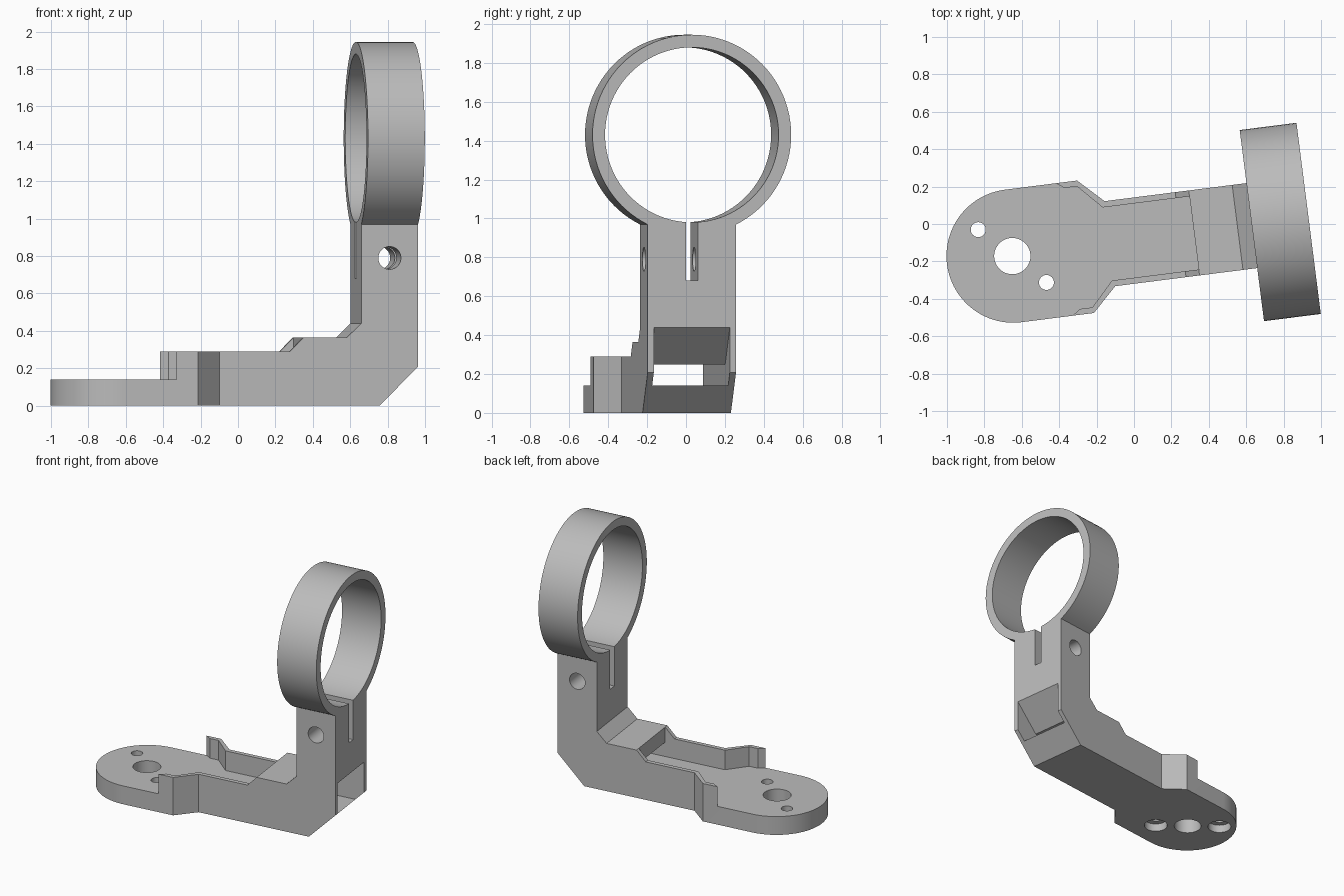
import bpy, bmesh, math
from mathutils import Matrix

cube = bpy.data.objects.get("Cube")
if cube:
    bpy.data.objects.remove(cube, do_unlink=True)

# Main sizes: u runs along the arm, w across it
TURN, OFFSET = math.radians(7.25), -0.088
PLATE_H, ARM_HALF, PLATE_R, PLATE_U = 0.14, 0.229, 0.357, -0.662
COL_IN, COL_OUT = 0.624, 0.93
RING_Z, RING_R, BORE_R = 1.43, 0.515, 0.45

gray = bpy.data.materials.new("plain gray")
gray.diffuse_color = (0.5, 0.5, 0.5, 1)
gray.use_nodes = True
gray.node_tree.nodes["Principled BSDF"].inputs["Base Color"].default_value = (0.5, 0.5, 0.5, 1)


def prism(name, points, low, high, axis):
    """Extrude a 2D outline: axis 'z' takes (u, w), 'w' takes (u, z), 'u' takes (w, z)."""
    place = {"z": lambda a, b, t: (a, b, t),
             "w": lambda a, b, t: (a, t, b),
             "u": lambda a, b, t: (t, a, b)}[axis]
    bm = bmesh.new()
    face = bm.faces.new([bm.verts.new(place(a, b, low)) for a, b in points])
    moved = bmesh.ops.extrude_face_region(bm, geom=[face])["geom"]
    bmesh.ops.translate(bm, vec=place(0, 0, high - low),
                        verts=[g for g in moved if isinstance(g, bmesh.types.BMVert)])
    bmesh.ops.recalc_face_normals(bm, faces=bm.faces)
    mesh = bpy.data.meshes.new(name)
    bm.to_mesh(mesh)
    bm.free()
    obj = bpy.data.objects.new(name, mesh)
    bpy.context.collection.objects.link(obj)
    return obj


def arc(a, b, r, start=0, sweep=360, n=96):
    count = n if sweep == 360 else n + 1
    angles = [math.radians(start + sweep * i / n) for i in range(count)]
    return [(a + r * math.cos(t), b + r * math.sin(t)) for t in angles]


def rect(a0, a1, b0, b1):
    return [(a0, b0), (a1, b0), (a1, b1), (a0, b1)]


def mirrored(half):
    return half + [(u, -w) for u, w in reversed(half)]


def combine(target, tool, operation):
    mod = target.modifiers.new(tool.name, "BOOLEAN")
    mod.operation, mod.solver, mod.object = operation, "EXACT", tool
    bpy.context.view_layer.objects.active = target
    bpy.ops.object.modifier_apply(modifier=mod.name)
    bpy.data.objects.remove(tool, do_unlink=True)


# Bracket body: side profile limited by the plan outline
side = [(-1.3, 0), (0.722, 0), (COL_OUT, 0.208), (COL_OUT, 1.1), (COL_IN, 1.1),
        (COL_IN, 0.44), (0.547, 0.365), (0.313, 0.365), (0.24, 0.29), (-1.3, 0.29)]
body = prism("bracket", side, -0.6, 0.6, "w")
edge = [(1.2, -ARM_HALF), (1.2, ARM_HALF), (-0.141, ARM_HALF), (-0.273, PLATE_R)]
outline = edge + arc(PLATE_U, 0, PLATE_R, 90, 180, 64) + [(-0.273, -PLATE_R), (-0.141, -ARM_HALF)]
combine(body, prism("outline", outline, -0.2, 1.5, "z"), "INTERSECT")

# Clamp ring
combine(body, prism("ring", arc(0, RING_Z, RING_R), COL_IN, COL_OUT, "u"), "UNION")
combine(body, prism("ring_bore", arc(0, RING_Z, BORE_R), 0.4, 1.2, "u"), "DIFFERENCE")

# Open pocket with thin side walls
pocket = mirrored([(-1.3, 0.6), (-0.387, 0.6), (-0.387, PLATE_R), (-0.345, 0.326),
                   (-0.277, 0.326), (-0.155, 0.197), (0.313, 0.197)])
combine(body, prism("pocket", pocket, PLATE_H, 0.42, "z"), "DIFFERENCE")

# Cable tunnel under the column with a sloping roof
tunnel = [(0.25, PLATE_H), (1.2, PLATE_H), (1.2, 0.71), (0.74, 0.25), (0.25, 0.25)]
combine(body, prism("tunnel", tunnel, -0.197, 0.197, "w"), "DIFFERENCE")

# Clamp slot and cross bolt hole
combine(body, prism("slot", rect(-0.031, 0.031, 0.68, 1.2), 0.4, 1.2, "u"), "DIFFERENCE")
combine(body, prism("bolt_hole", arc(0.777, 0.79, 0.061, n=48), -0.5, 0.5, "w"), "DIFFERENCE")

# Mounting holes, the small pair counterbored from below
combine(body, prism("centre_hole", arc(PLATE_U - 0.005, 0, 0.097, n=64), -0.1, 0.3, "z"), "DIFFERENCE")
for s in (-1, 1):
    u, w = PLATE_U - 0.005 - s * 0.163, s * 0.163
    combine(body, prism("screw_hole", arc(u, w, 0.04, n=48), -0.1, 0.3, "z"), "DIFFERENCE")
    combine(body, prism("screw_recess", arc(u, w, 0.083, n=48), -0.1, 0.06, "z"), "DIFFERENCE")

# Turn into place, colour and shade
body.data.transform(Matrix.Rotation(TURN, 4, "Z") @ Matrix.Translation((0, OFFSET, 0)))
body.data.materials.clear()
body.data.materials.append(gray)
bpy.ops.object.select_all(action="DESELECT")
body.select_set(True)
bpy.context.view_layer.objects.active = body
bpy.ops.object.shade_smooth_by_angle(angle=math.radians(25))
